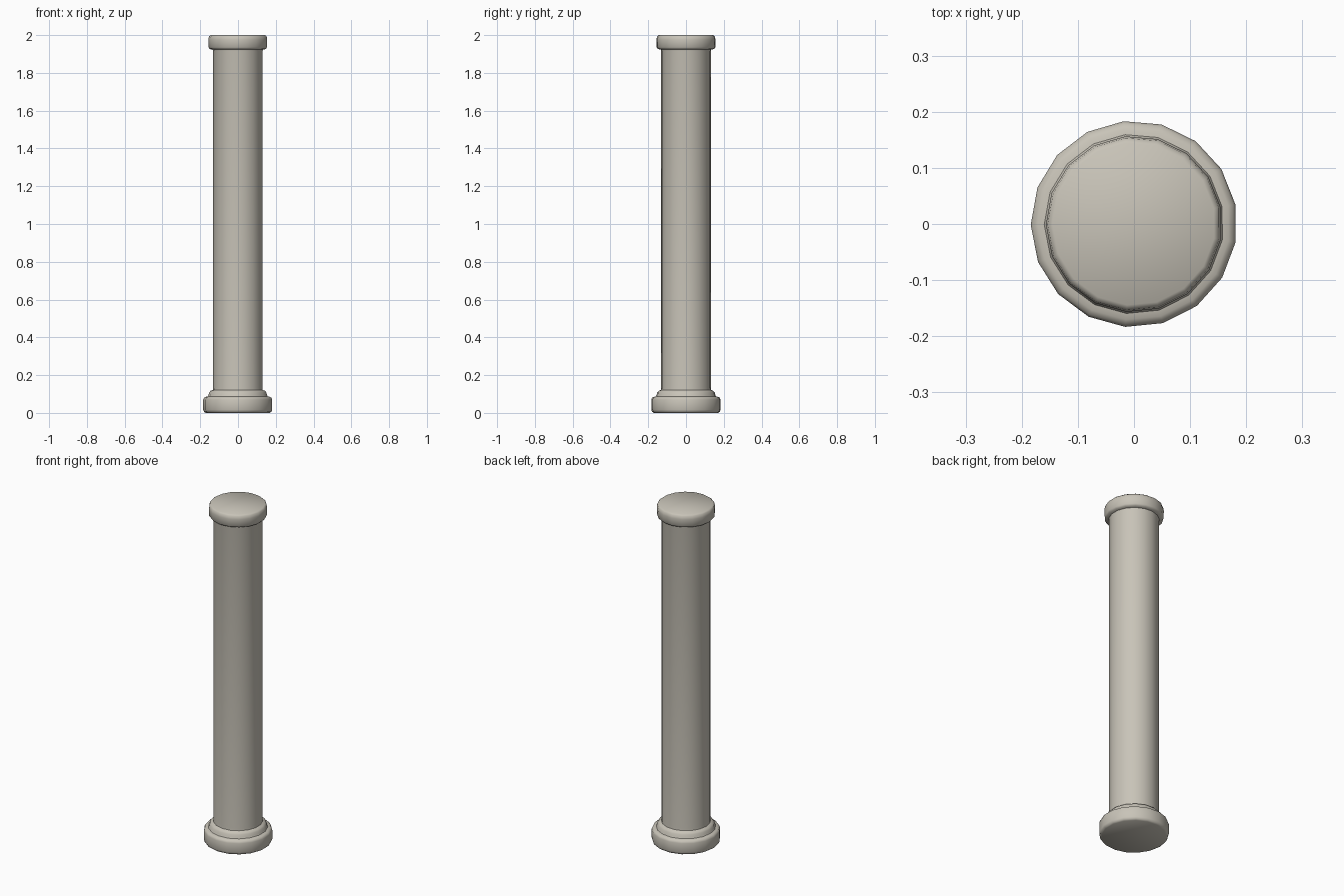
import bpy, bmesh, math

if "Cube" in bpy.data.objects:
    bpy.data.objects.remove(bpy.data.objects["Cube"])

stone = bpy.data.materials.new("warm_grey_stone")
stone.diffuse_color = (0.58, 0.55, 0.48, 1)
stone.use_nodes = True
stone.node_tree.nodes["Principled BSDF"].inputs["Base Color"].default_value = stone.diffuse_color


def lathe(name, profile, sides, phase):
    """Revolve (radius, height) points into a closed smooth-shaded solid."""
    bm = bmesh.new()
    rings = []
    for r, z in profile:
        rings.append([bm.verts.new((r * math.cos(phase + 2 * math.pi * i / sides),
                                    r * math.sin(phase + 2 * math.pi * i / sides), z))
                      for i in range(sides)])
    for a, b in zip(rings, rings[1:]):
        for i in range(sides):
            j = (i + 1) % sides
            bm.faces.new((a[i], a[j], b[j], b[i]))
    bm.faces.new(rings[0][::-1])
    bm.faces.new(rings[-1])
    mesh = bpy.data.meshes.new(name)
    bm.to_mesh(mesh)
    bm.free()
    mesh.materials.append(stone)
    obj = bpy.data.objects.new(name, mesh)
    bpy.context.collection.objects.link(obj)
    bpy.ops.object.select_all(action='DESELECT')
    obj.select_set(True)
    bpy.context.view_layer.objects.active = obj
    bpy.ops.object.shade_smooth_by_angle(angle=math.radians(50))
    return obj


# One continuous column: rounded plinth, stepped collar, shaft and capital
lathe("column", [
    (0.171, 0.0), (0.180, 0.006), (0.184, 0.016),      # plinth
    (0.184, 0.070), (0.180, 0.080), (0.171, 0.085),
    (0.160, 0.087), (0.156, 0.095), (0.153, 0.108),    # collar
    (0.145, 0.117), (0.133, 0.122),
    (0.132, 0.135), (0.132, 1.915),                    # shaft
    (0.134, 1.923), (0.149, 1.926), (0.156, 1.935),    # capital
    (0.157, 1.975), (0.154, 1.993), (0.145, 2.0),
], 17, math.radians(11))
